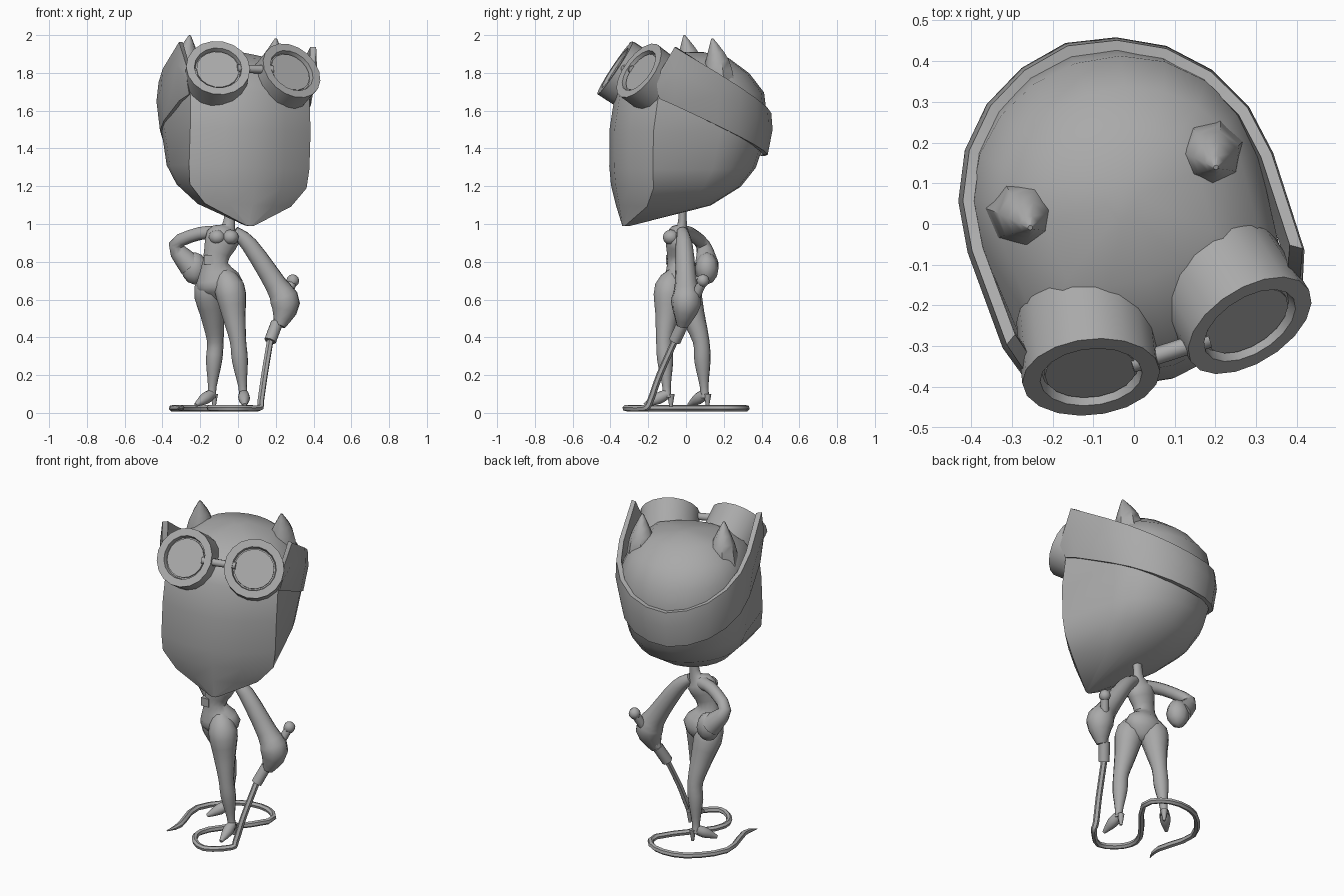
import bpy, bmesh
from math import sin, cos, pi, radians
from mathutils import Vector, Matrix, Quaternion

default_cube = bpy.data.objects.get("Cube")
if default_cube:
    bpy.data.objects.remove(default_cube)

plain_grey = bpy.data.materials.new("plain grey")
plain_grey.use_nodes = True
plain_grey.diffuse_color = (.4, .4, .4, 1)
shader = plain_grey.node_tree.nodes["Principled BSDF"]
shader.inputs["Base Color"].default_value = plain_grey.diffuse_color

# The head is turned and slightly tilted as one piece
pivot = Matrix.Translation((0, 0, 1.5))
turn = Matrix.Rotation(radians(18), 4, 'Z')
tilt = Matrix.Rotation(radians(2), 4, 'Y')
head_frame = Matrix.Translation((-.04, .05, 0)) @ pivot @ turn @ tilt @ pivot.inverted()


def skin(name, rings, frame=Matrix(), angle=40):
    """Bridge a list of equal-sized rings and cap both ends."""
    bm = bmesh.new()
    loops = [[bm.verts.new(frame @ Vector(point)) for point in ring] for ring in rings]
    for lower, upper in zip(loops, loops[1:]):
        for i in range(len(lower)):
            bm.faces.new((lower[i - 1], lower[i], upper[i], upper[i - 1]))
    bm.faces.new(loops[0])
    bm.faces.new(loops[-1])
    bmesh.ops.recalc_face_normals(bm, faces=bm.faces)
    mesh = bpy.data.meshes.new(name)
    bm.to_mesh(mesh)
    bm.free()
    mesh.materials.append(plain_grey)
    part = bpy.data.objects.new(name, mesh)
    bpy.context.collection.objects.link(part)
    bpy.ops.object.select_all(action='DESELECT')
    part.select_set(True)
    bpy.context.view_layer.objects.active = part
    bpy.ops.object.shade_smooth_by_angle(angle=radians(angle))


def circle(radius, height=0, sides=12, squash=1):
    angles = [2 * pi * i / sides for i in range(sides)]
    return [Vector((radius * cos(a), squash * radius * sin(a), height)) for a in angles]


def smooth_path(rows, steps=3):
    """Pass a smooth spline through rows of x, y, z, radius."""
    keys = [Vector(row) for row in rows]
    keys = [keys[0]] + keys + [keys[-1]]
    path = []
    for a, b, c, d in zip(keys, keys[1:], keys[2:], keys[3:]):
        for i in range(steps):
            t = i / steps
            path.append(b + (c - a) * t / 2 + (a * 2 - b * 5 + c * 4 - d) * t**2 / 2
                        + (b * 3 - c * 3 + d - a) * t**3 / 2)
    return path + [keys[-1]]


def tube(name, rows, sides=10, squash=1, frame=Matrix()):
    """Sweep a varying circle along a smooth path."""
    path = smooth_path(rows)
    spin, heading, rings = Quaternion(), Vector((0, 0, 1)), []
    for i, row in enumerate(path):
        before, after = path[max(i - 1, 0)], path[min(i + 1, len(path) - 1)]
        tangent = (after - before).to_3d().normalized()
        spin = heading.rotation_difference(tangent) @ spin
        heading = tangent
        rings.append([row.to_3d() + spin @ p for p in circle(row.w, 0, sides, squash)])
    skin(name, rings, frame, 50)


def ball(name, centre, size, sides=10):
    frame = Matrix.Translation(centre) @ Matrix.Diagonal((*size, 1))
    angles = [pi * (i + .1) / 6.2 for i in range(7)]
    skin(name, [circle(sin(a), -cos(a), sides) for a in angles], frame, 60)


def mirrored(half, back):
    return half + [back] + [(-x, y) for x, y in reversed(half)]


# Hooded head: a creased face plate in front, a half ellipse behind
head_levels = [  # height, front, crease half width, side half width, back
    (.99, -.4, .02, .02, -.36), (1.1, -.42, .24, .2, .08), (1.2, -.44, .325, .29, .24),
    (1.3, -.45, .335, .335, .32), (1.5, -.45, .335, .36, .39), (1.7, -.42, .33, .36, .36),
    (1.8, -.36, .29, .31, .28), (1.88, -.2, .19, .2, .17), (1.91, -.05, .04, .04, .04)]
rings = []
for height, front, crease_x, width, back in head_levels:
    crease_y = front + crease_x * .32
    middle = (crease_y + back) / 2
    half = [(crease_x / 2, front + crease_x * .08), (crease_x, crease_y)]
    for i in range(5):
        a = pi * i / 10
        half.append((width * cos(a), middle + (back - middle) * sin(a)))
    outline = [(0, front)] + mirrored(half, (0, back))
    rings.append([(x, y, height) for x, y in outline])
skin("hooded_head", rings, head_frame, 38)

# Goggle strap: an open band that slopes down to the back, pointed in front
half = [(.36, -.335), (.39, -.25)]
half += [(.395 * cos(pi * i / 10), .41 * sin(pi * i / 10)) for i in range(5)]
rings = []
for x, y in mirrored(half, (0, .415)):
    upper = 1.81 - .56 * y - (.2 if y < -.3 else 0)
    lower = 1.535 - .42 * y
    section = [(.94, lower), (1, lower * .4 + upper * .6), (.98, upper), (.91, upper), (.88, lower)]
    rings.append([(x * k, y * k, z) for k, z in section])
skin("goggle_strap", rings, head_frame, 35)

# Goggle cups, lenses and ears, one per side
for side, sign in (("left", 1), ("right", -1)):
    splay = Matrix.Rotation(radians(13 * sign), 4, 'Z')
    pitch = Matrix.Rotation(radians(57), 4, 'X')
    cup_frame = head_frame @ Matrix.Translation((sign * .205, -.385, 1.82)) @ splay @ pitch
    cup_profile = [(.168, -.18), (.17, 0), (.126, 0), (.12, -.025)]
    skin(side + "_goggle_cup", [circle(r, h, 18) for r, h in cup_profile], cup_frame, 30)
    skin(side + "_lens", [circle(.113, h, 18) for h in (-.03, -.015)], cup_frame, 30)
    ear_x = sign * .24
    tube(side + "_ear", [(ear_x, .05, 1.75, .09), (ear_x, .04, 1.87, .066),
                         (ear_x, .01, 1.99, .006)], 7, 1, head_frame)
tube("goggle_bridge", [(x, -.385, 1.82, .022) for x in (-.1, .1)], 8, 1, head_frame)

# Torso running up into the neck
tube("torso", [(-.09, -.03, .59, .04), (-.1, -.03, .68, .125), (-.12, -.05, .8, .066),
               (-.08, -.04, .93, .09), (-.05, -.02, .99, .035), (-.04, -.02, 1.1, .03)], 14, .75)
for side, x in (("left", -.04), ("right", -.11)):
    ball(side + "_bust", (x, -.08, .93), (.045, .045, .04))
corners = ((-1, -1), (1, -1), (1, 1), (-1, 1))
buckle_frame = Matrix.Translation((-.155, 0, .81))
skin("belt_buckle", [[(a * .025, y, b * .025) for a, b in corners] for y in (-.105, -.05)], buckle_frame)


# Legs with high-heeled shoes
def leg(side, hip, knee, ankle, toe_direction):
    hip, knee, ankle, toe = map(Vector, (hip, knee, ankle, toe_direction))
    pelvis = Vector((-.1, -.04, .76))
    joints = [(pelvis, .03), (hip, .082), (hip.lerp(knee, .5), .064), (knee, .044),
              (knee.lerp(ankle, .35), .043), (knee.lerp(ankle, .8), .023), (ankle, .025)]
    tube(side + "_leg", [(*point, radius) for point, radius in joints], 12)
    sole = [(0, .1, .026), (.05, .075, .031), (.12, .042, .01)]
    tube(side + "_shoe", [(ankle.x + toe.x * d, ankle.y + toe.y * d, h, r) for d, h, r in sole])
    heel = ankle - toe * .02
    tube(side + "_heel", [(heel.x, heel.y, .1, .02), (heel.x, heel.y, .03, .008)], 8)


leg("left", (-.045, -.085, .66), (0, -.115, .38), (.03, -.1, .08), (.05, -1, 0))
leg("right", (-.15, -.01, .66), (-.12, .08, .38), (-.14, .1, .08), (-.7, -.7, 0))

# Right arm, hand on hip
tube("right_arm", [(-.1, -.02, .95, .04), (-.2, .02, .95, .035),
                   (-.33, .09, .89, .038), (-.25, .11, .78, .065)])
ball("right_hand", (-.23, .11, .765), (.07, .062, .085), 8)

# Left arm, gripping the handle
tube("left_arm", [(-.02, -.02, .96, .03), (.06, -.01, .89, .045), (.2, 0, .68, .06),
                  (.25, 0, .58, .08), (.22, -.02, .46, .03)])

# Whip handle and pommel
handle_start, handle_end = Vector((.17, -.06, .38)), Vector((.29, .09, .7))
for name, reach, radius in (("whip_ferrule", .3, .032), ("whip_handle", 1, .025)):
    stop = handle_start.lerp(handle_end, reach)
    tube(name, [(*handle_start, radius), (*stop, radius)], 8)
ball("handle_pommel", handle_end, (.034, .034, .034), 8)

# Whip cord, falling and then coiling on the ground
cord = [(*handle_start, .018), (.14, -.14, .2, .018), (.12, -.19, .06, .018)]
coil = [(.11, -.22), (-.01, -.32), (-.13, -.24), (-.13, -.1), (.08, .18),
        (-.01, .31), (-.2, .29), (-.35, .1), (-.3, -.14)]
cord += [(x, y, .025, .017) for x, y in coil] + [(-.32, -.24, .02, .003)]
tube("whip_cord", cord, 6)
